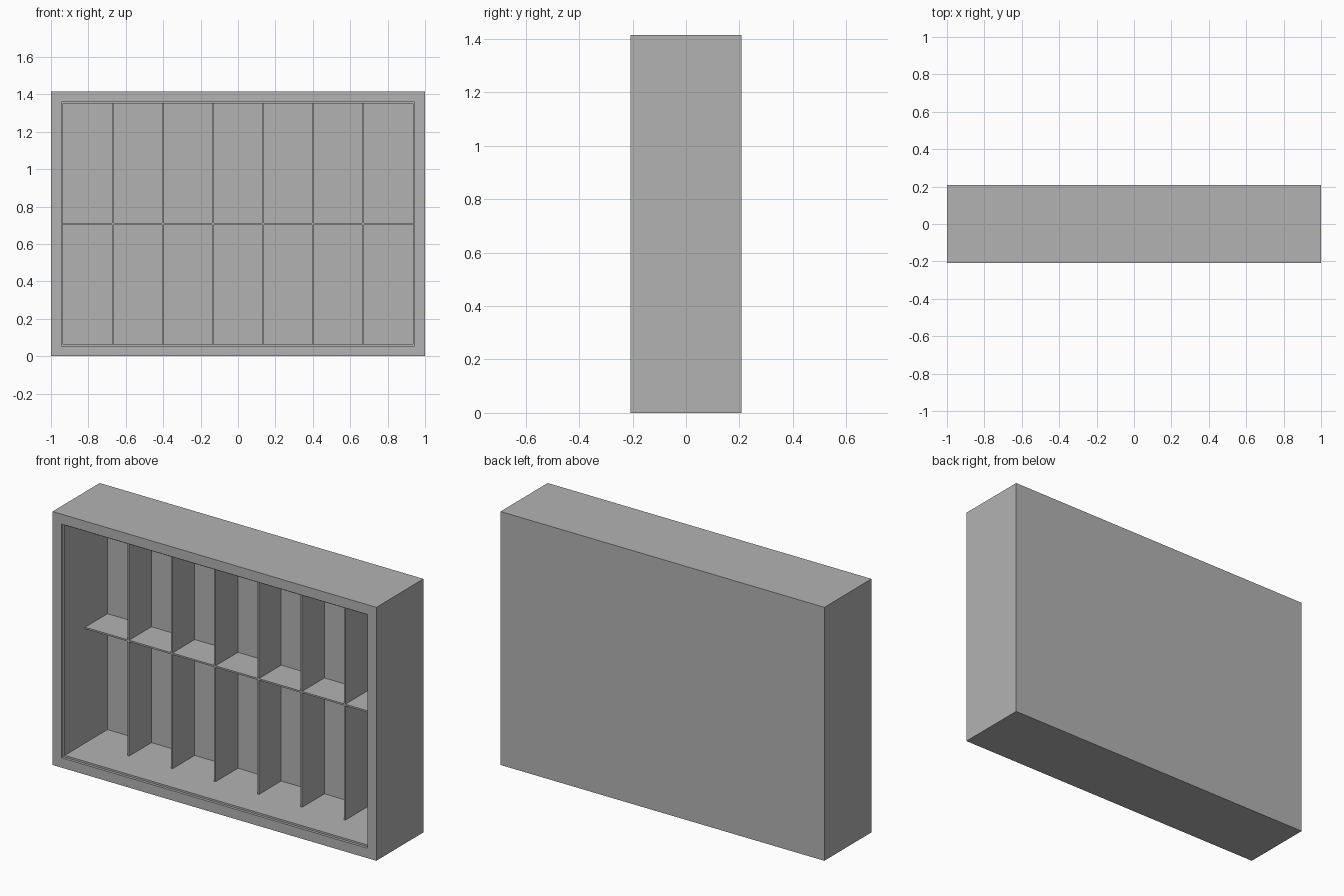
import bpy
import bmesh

cube = bpy.data.objects.get("Cube")
if cube:
    bpy.data.objects.remove(cube, do_unlink=True)

# Overall sizes
HALF_W, HALF_D, HEIGHT = 1.0, 0.208, 1.415
MID_Z = HEIGHT / 2
BORDER, STEP, STEP_DEPTH = 0.055, 0.01, 0.015
BACK_Y = 0.184        # inner face of the back panel
DIVIDER_Y = -0.013    # front edge of shelf and dividers
THICK = 0.009

grey = bpy.data.materials.new("plain grey")
grey.use_nodes = True
colour = (0.45, 0.45, 0.45, 1.0)
grey.diffuse_color = colour
bsdf = next(n for n in grey.node_tree.nodes if n.type == 'BSDF_PRINCIPLED')
bsdf.inputs["Base Color"].default_value = colour


def finish(name, bm):
    bmesh.ops.recalc_face_normals(bm, faces=bm.faces[:])
    mesh = bpy.data.meshes.new(name)
    bm.to_mesh(mesh)
    bm.free()
    mesh.materials.append(grey)
    obj = bpy.data.objects.new(name, mesh)
    bpy.context.scene.collection.objects.link(obj)
    return obj


def box(name, low, high):
    bm = bmesh.new()
    bmesh.ops.create_cube(bm, size=1)
    for v in bm.verts:
        v.co = [(a + b) / 2 + c * (b - a) for a, b, c in zip(low, high, v.co)]
    return finish(name, bm)


# Case: nested rectangles from the back, round the rim, over the step, to the back panel
inner = BORDER + STEP
rings = [(0, HALF_D), (0, -HALF_D), (BORDER, -HALF_D),
         (BORDER, -HALF_D + STEP_DEPTH), (inner, -HALF_D + STEP_DEPTH), (inner, BACK_Y)]
bm = bmesh.new()
loops = []
for inset, y in rings:
    w, h = HALF_W - inset, MID_Z - inset
    loops.append([bm.verts.new((sx * w, y, MID_Z + sz * h))
                  for sx, sz in ((-1, -1), (1, -1), (1, 1), (-1, 1))])
for a, b in zip(loops, loops[1:]):
    for i in range(4):
        j = (i + 1) % 4
        bm.faces.new((a[i], a[j], b[j], b[i]))
bm.faces.new(loops[0])
bm.faces.new(loops[-1])
finish("case", bm)

# Middle shelf
inside = HALF_W - inner
box("middle_shelf", (-inside, DIVIDER_Y, MID_Z - THICK / 2),
    (inside, BACK_Y, MID_Z + THICK / 2))

# Upright dividers: seven equal bays in each tier
bay = 2 * inside / 7
tiers = {"lower": (inner, MID_Z - THICK / 2),
         "upper": (MID_Z + THICK / 2, HEIGHT - inner)}
for tier, (z0, z1) in tiers.items():
    for i in range(1, 7):
        x = -inside + i * bay
        box(f"{tier}_divider_{i}", (x - THICK / 2, DIVIDER_Y, z0),
            (x + THICK / 2, BACK_Y, z1))
